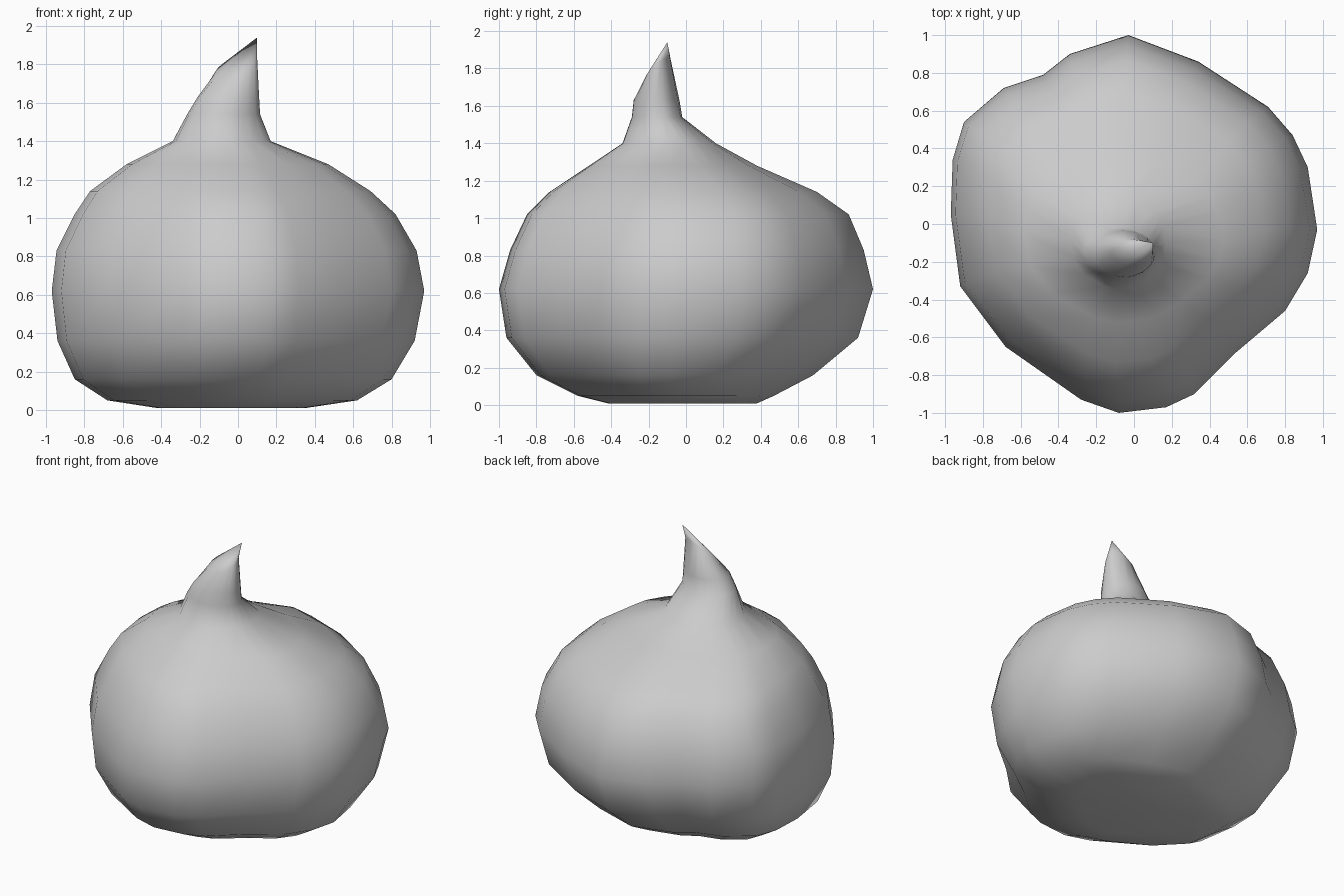
import bpy, bmesh
from math import cos, sin, radians, pi
from mathutils import Vector

cube = bpy.data.objects.get("Cube")
if cube:
    bpy.data.objects.remove(cube, do_unlink=True)

# Papery skin
skin = bpy.data.materials.new("pale grey skin")
skin.use_nodes = True
colour = (0.6, 0.6, 0.6, 1)
skin.diffuse_color = colour
skin.node_tree.nodes["Principled BSDF"].inputs["Base Color"].default_value = colour

# Lobed plan outline of the bulb, anticlockwise from its left side
plan = [(.97, -.03), (.92, .3), (.84, .47), (.71, .62), (.34, .86), (-.03, 1),
        (-.34, .9), (-.48, .79), (-.69, .72), (-.9, .54), (-.96, .34),
        (-.97, .05), (-.92, -.33), (-.68, -.65), (-.28, -.93), (-.08, -1),
        (.17, -.97), (.32, -.9), (.54, -.68), (.8, -.46), (.92, -.26)]

# Rings: height, x range, y range
rings = [(.01, -.42, .35, -.42, .38), (.05, -.68, .62, -.58, .47),
         (.16, -.85, .8, -.8, .68), (.36, -.94, .92, -.96, .92),
         (.62, -.97, .97, -1, 1), (.83, -.945, .93, -.94, .95),
         (1.02, -.85, .82, -.85, .87), (1.14, -.77, .69, -.73, .7),
         (1.28, -.58, .47, -.52, .38), (1.4, -.34, .17, -.34, .16),
         (1.54, -.265, .115, -.29, -.02), (1.63, -.21, .11, -.28, -.035)]


def ring_point(p, z, x0, x1, y0, y1):
    # Round the lobes off towards the neck
    d = Vector(p).normalized()
    k = min(1, max(0, (z - 1.1) / .3))
    u, v = Vector((p[0] / .97, p[1])).lerp(d, k)
    return ((x0 + x1) / 2 + u * (x1 - x0) / 2,
            (y0 + y1) / 2 + v * (y1 - y0) / 2, z)


bm = bmesh.new()
loops = [[bm.verts.new(ring_point(p, *r)) for p in plan] for r in rings]

# Slanted rim of the stalk, low at the front and rising to the back left
rim = []
for p in plan:
    d = Vector(p).normalized()
    x, y = -.01 + .11 * d.x, -.15 + .07 * d.y
    rim.append(bm.verts.new((x, y, 1.79 + .04 * d.x + .05 * d.y)))
loops.append(rim)

n = len(plan)
for low, high in zip(loops, loops[1:]):
    for i in range(n):
        j = (i + 1) % n
        bm.faces.new((low[i], low[j], high[j], high[i]))

# Pointed tip and slightly hollow base
tip = bm.verts.new((.1, -.1, 1.94))
base = bm.verts.new((0, 0, .03))
for i in range(n):
    j = (i + 1) % n
    bm.faces.new((rim[i], rim[j], tip))
    bm.faces.new((loops[0][j], loops[0][i], base))
bmesh.ops.recalc_face_normals(bm, faces=bm.faces)

mesh = bpy.data.meshes.new("bulb")
bm.to_mesh(mesh)
bm.free()
bulb = bpy.data.objects.new("bulb", mesh)
bpy.context.collection.objects.link(bulb)
mesh.materials.append(skin)

# Smooth shading, keeping the stalk rim crisp
bpy.context.view_layer.objects.active = bulb
bulb.select_set(True)
bpy.ops.object.shade_smooth_by_angle(angle=radians(60))
